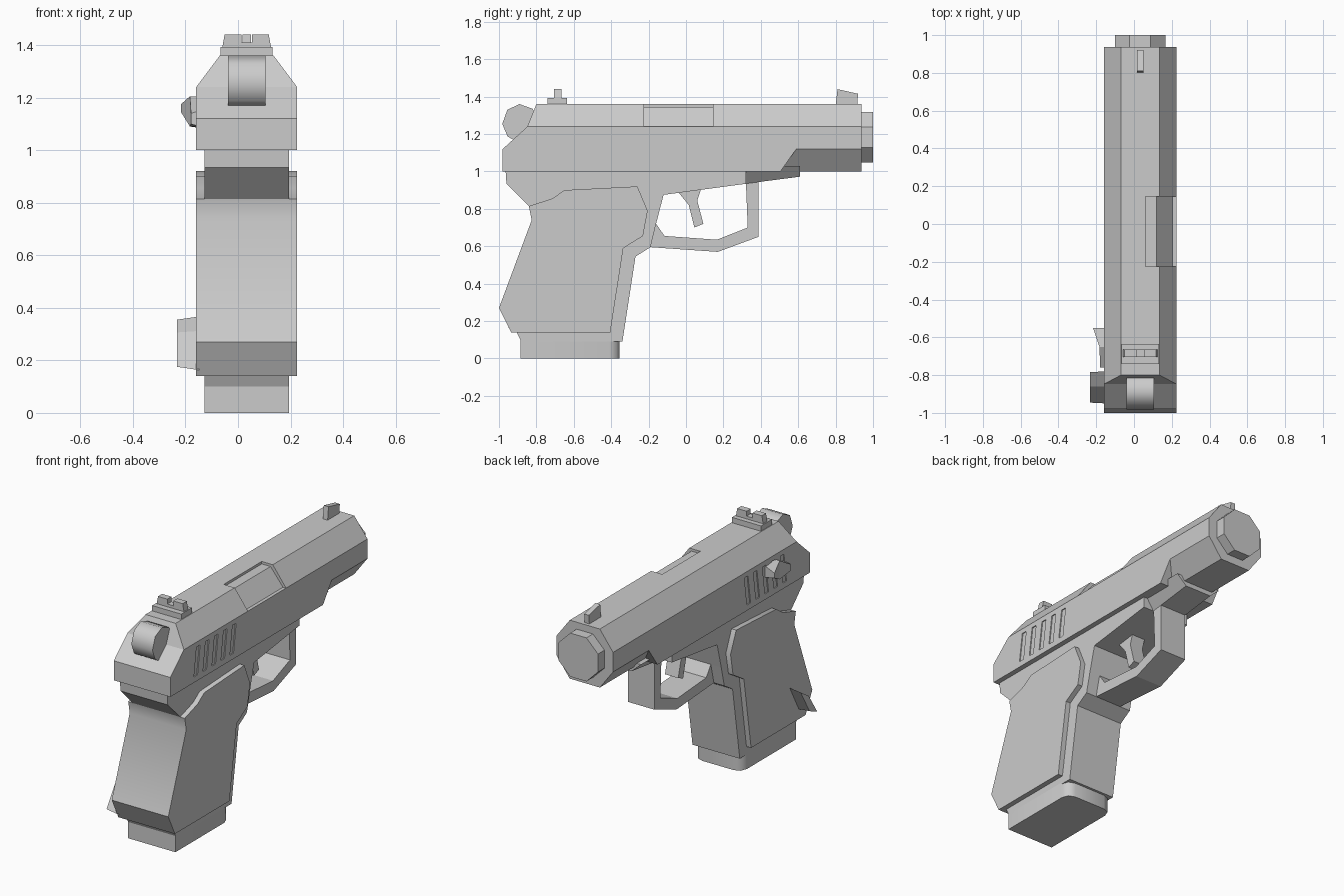
import bpy, bmesh, math

if "Cube" in bpy.data.objects:
    bpy.data.objects.remove(bpy.data.objects["Cube"])

CX = 0.033          # body centre line in x
W, T = 0.1925, 0.1025   # slide half width, width of its top flat
F = 0.161           # frame half width


def loft(name, rings, strip_caps=False):
    """Skin matching rings of (x, y, z) points and cap both ends."""
    bm = bmesh.new()
    vs = [[bm.verts.new((x + CX, y, z)) for x, y, z in r] for r in rings]
    n = len(rings[0])
    for a, b in zip(vs, vs[1:]):
        for i in range(n):
            j = (i + 1) % n
            bm.faces.new((a[i], a[j], b[j], b[i]))
    for r in (vs[0], vs[-1]):
        if strip_caps:
            for i in range(n // 2 - 1):
                bm.faces.new((r[i], r[i + 1], r[n - 2 - i], r[n - 1 - i]))
        else:
            bm.faces.new(r)
    bmesh.ops.recalc_face_normals(bm, faces=bm.faces)
    me = bpy.data.meshes.new(name)
    bm.to_mesh(me)
    bm.free()
    ob = bpy.data.objects.new(name, me)
    bpy.context.collection.objects.link(ob)
    return ob


def side(name, pts, half, x0=None):
    """Extrude a (y, z) profile across x."""
    lo = -half if x0 is None else x0
    return loft(name, [[(x, y, z) for y, z in pts] for x in (lo, half)])


def along_y(name, pts, y0, y1):
    """Extrude an (x, z) profile along y."""
    return loft(name, [[(x, y, z) for x, z in pts] for y in (y0, y1)])


def cut(ob, cutter):
    cutter.hide_render = True
    bpy.context.view_layer.objects.active = ob
    m = ob.modifiers.new("cut", 'BOOLEAN')
    m.operation = 'DIFFERENCE'
    m.object = cutter
    bpy.ops.object.modifier_apply(modifier=m.name)
    bpy.data.objects.remove(cutter)


def smooth(ob, deg=40):
    bpy.ops.object.select_all(action='DESELECT')
    ob.select_set(True)
    bpy.context.view_layer.objects.active = ob
    bpy.ops.object.shade_smooth_by_angle(angle=math.radians(deg))


def both(half):
    return half + [(-x, y, z) for x, y, z in reversed(half)]


# Slide with sloped rear
section = [(W, 1.0), (W, 1.12), (W, 1.24), (T, 1.36)]
rear_y = [-0.98, -0.98, -0.848, -0.80]
slide = loft("slide", [
    both([(x, y, z) for (x, z), y in zip(section, rear_y)]),
    both([(x, 0.937, z) for x, z in section])], strip_caps=True)

# Lower chamfers at the muzzle end, with a slanted back wall
for s in (1, -1):
    tri = [(T - 0.045, 0.94), (W + 0.045, 1.18), (W + 0.045, 0.94)]
    cut(slide, loft("chamfer_cutter", [
        [(s * x, 0.505 + 0.708 * (z - 1), z) for x, z in tri],
        [(s * x, 1.2, z) for x, z in tri]]))

# Ejection port with the chamber showing inside
cut(slide, along_y("port_cutter", [(0.027, 1.345), (0.087, 1.345), (0.172, 1.24),
                                   (0.3, 1.24), (0.3, 1.5), (0.027, 1.5)], -0.225, 0.145))

# Slanted grip grooves on both sides
for i in range(5):
    y = -0.75 + 0.0875 * i
    prof = [(y, 1.035), (y + 0.035, 1.035), (y + 0.06, 1.21), (y + 0.025, 1.21)]
    for lo, hi in ((W - 0.006, W + 0.05), (-W - 0.05, -W + 0.006)):
        cut(slide, side("groove_cutter", prof, hi, lo))

# Barrel
R = 0.134 / math.cos(math.pi / 8)
ring = [(R * math.cos((k + 0.5) * math.pi / 4), 1.183 + R * math.sin((k + 0.5) * math.pi / 4))
        for k in range(8)]
along_y("barrel", ring, 0.9, 1.0)

# Sights
along_y("rear_sight_base", [(-0.099, 1.35), (0.099, 1.35), (0.099, 1.393), (-0.099, 1.393)],
        -0.74, -0.635)
along_y("rear_sight_notch", [(-0.094, 1.385), (-0.084, 1.44), (-0.02, 1.44), (-0.02, 1.41),
                             (0.02, 1.41), (0.02, 1.44), (0.084, 1.44), (0.094, 1.385)],
        -0.705, -0.665)
side("front_sight", [(0.80, 1.35), (0.81, 1.44), (0.92, 1.415), (0.915, 1.35)], 0.016)

# Hammer
smooth(side("hammer", [(-0.982, 1.255), (-0.955, 1.33), (-0.89, 1.36), (-0.82, 1.335),
                       (-0.78, 1.25), (-0.85, 1.15), (-0.925, 1.17), (-0.955, 1.188)], 0.072), 50)

# Safety lever on the left
loft("safety_lever", [
    [(-0.18, -0.76, 1.09), (-0.212, -0.76, 1.10), (-0.212, -0.76, 1.14), (-0.18, -0.76, 1.15)],
    [(-0.18, -0.65, 1.085), (-0.216, -0.65, 1.09), (-0.216, -0.65, 1.205), (-0.18, -0.65, 1.205)],
    [(-0.18, -0.55, 1.13), (-0.25, -0.55, 1.145), (-0.25, -0.55, 1.175), (-0.18, -0.55, 1.205)]])

# Frame
side("frame", [(-0.965, 1.01), (-0.96, 0.935), (-0.84, 0.815), (-0.81, 0.74), (-0.94, 0.27),
               (-0.905, 0.14), (-0.88, 0.09), (-0.34, 0.09), (-0.27, 0.545), (-0.19, 0.595),
               (-0.16, 0.72), (-0.12, 0.875), (0.32, 0.934), (0.32, 1.01)], F)

# Dust cover in front of the frame, narrowing downward
loft("dust_cover", [
    [(-0.09, y, zb), (0.09, y, zb), (0.155, y, 1.03), (-0.155, y, 1.03)]
    for y, zb in ((0.30, 0.932), (0.61, 0.972))])

# Trigger guard and trigger
side("trigger_guard", [(-0.19, 0.595), (0.17, 0.57), (0.387, 0.65), (0.387, 0.96), (0.32, 0.95),
                       (0.33, 0.70), (0.165, 0.635), (-0.115, 0.655), (-0.16, 0.72),
                       (-0.20, 0.72)], 0.09)
side("trigger", [(-0.05, 0.90), (0.015, 0.82), (0.045, 0.70), (0.093, 0.72), (0.06, 0.845),
                 (0.085, 0.92)], 0.045)

# Wraparound grip
smooth(side("grip", [(-1.0, 0.27), (-0.935, 0.14), (-0.405, 0.14), (-0.335, 0.59), (-0.23, 0.655),
                     (-0.205, 0.79), (-0.26, 0.92), (-0.65, 0.90), (-0.715, 0.855),
                     (-0.84, 0.815), (-0.825, 0.74)], W))

# Magazine base with rounded front corners
base = [(F, -0.885), (F, -0.41), (F - 0.015, -0.37), (F - 0.055, -0.355)]
base += [(-x, y) for x, y in reversed(base)]
smooth(loft("magazine_base", [[(x, y, z) for x, y in base] for z in (0.0, 0.1)]), 50)

# Lanyard lug on the left of the grip
lug = [(-0.78, 0.367), (-0.86, 0.312), (-0.95, 0.163), (-0.87, 0.20)]
loft("lanyard_lug", [[(-0.18, y, z) for y, z in lug],
                     [(-0.265, -0.865 + (y + 0.865) * 0.95, 0.265 + (z - 0.265) * 0.88)
                      for y, z in lug]])
